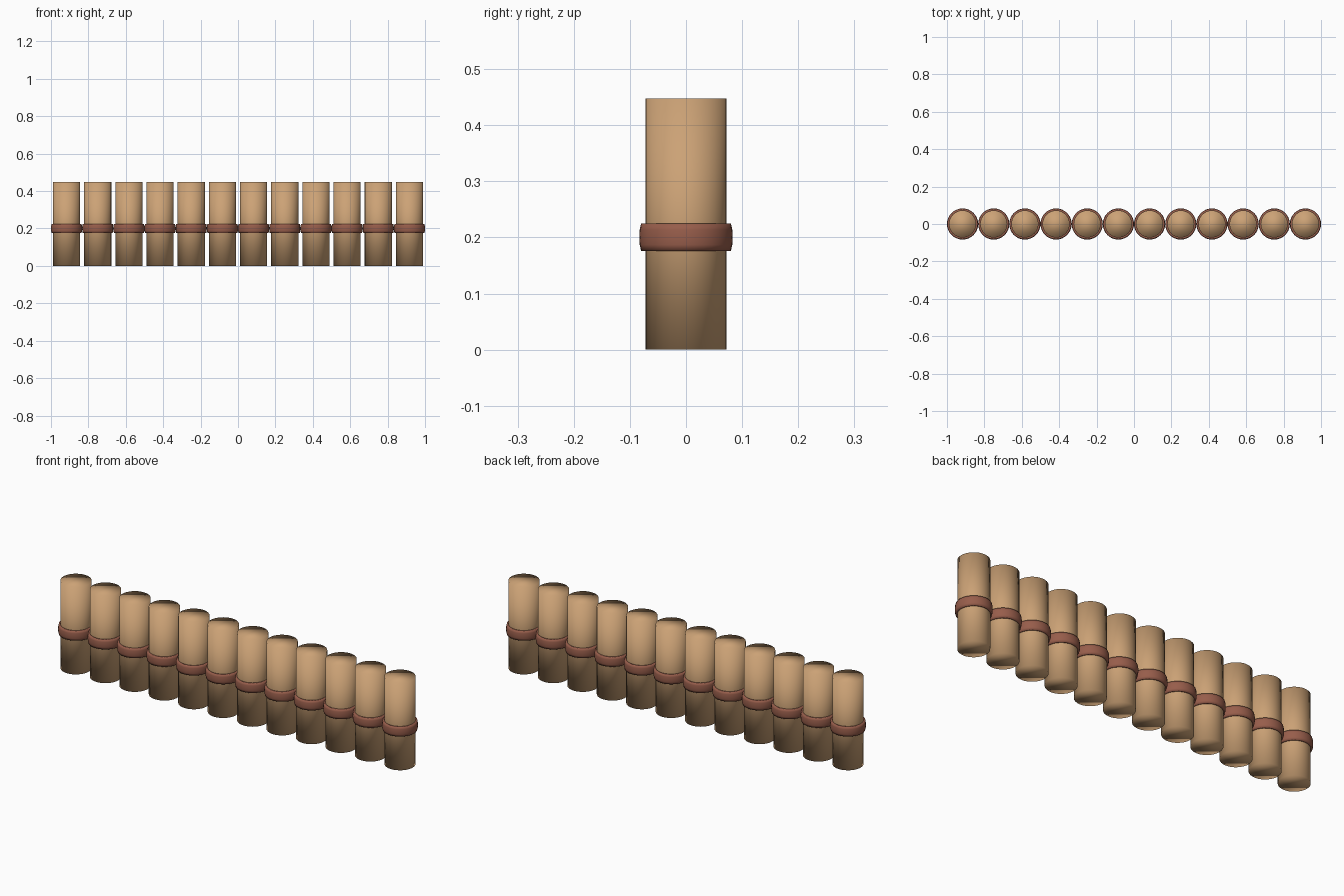
import bpy, bmesh, math
from mathutils import Vector, Matrix

if "Cube" in bpy.data.objects:
    bpy.data.objects.remove(bpy.data.objects["Cube"], do_unlink=True)

COUNT = 12
SPACING = 1 / 6
SIDES = 32


def make_material(name, color):
    mat = bpy.data.materials.new(name)
    mat.use_nodes = True
    mat.diffuse_color = color
    mat.node_tree.nodes["Principled BSDF"].inputs["Base Color"].default_value = color
    return mat


def make_object(name, bm, mat, x):
    bmesh.ops.recalc_face_normals(bm, faces=bm.faces)
    for face in bm.faces:
        face.smooth = True
    mesh = bpy.data.meshes.new(name)
    bm.to_mesh(mesh)
    bm.free()
    mesh.materials.append(mat)
    obj = bpy.data.objects.new(name, mesh)
    obj.location.x = x
    bpy.context.collection.objects.link(obj)


def log_post(name, mat, x, radius=0.0725, height=0.448):
    bm = bmesh.new()
    bmesh.ops.create_cone(bm, cap_ends=True, segments=SIDES, radius1=radius,
                          radius2=radius, depth=height,
                          matrix=Matrix.Translation((0, 0, height / 2)))
    make_object(name, bm, mat, x)


def rope_band(name, mat, x):
    # Closed rounded profile (radius, height) spun about the post
    profile = [(0.070, 0.176), (0.080, 0.176), (0.0825, 0.187), (0.0833, 0.2),
               (0.0825, 0.214), (0.080, 0.225), (0.070, 0.225)]
    bm = bmesh.new()
    verts = [bm.verts.new((r, 0, z)) for r, z in profile]
    edges = [bm.edges.new((verts[i - 1], v)) for i, v in enumerate(verts)]
    bmesh.ops.spin(bm, geom=verts + edges, cent=Vector(), axis=(0, 0, 1),
                   angle=math.tau, steps=SIDES, use_merge=True)
    bmesh.ops.remove_doubles(bm, verts=bm.verts, dist=0.0001)
    make_object(name, bm, mat, x)


wood = make_material("tan wood", (0.60, 0.36, 0.18, 1))
rope = make_material("red brown binding", (0.31, 0.11, 0.07, 1))

# Row of upright logs, each with its own band
for i in range(COUNT):
    x = (i - (COUNT - 1) / 2) * SPACING
    log_post(f"log_post_{i + 1}", wood, x)
    rope_band(f"binding_band_{i + 1}", rope, x)
